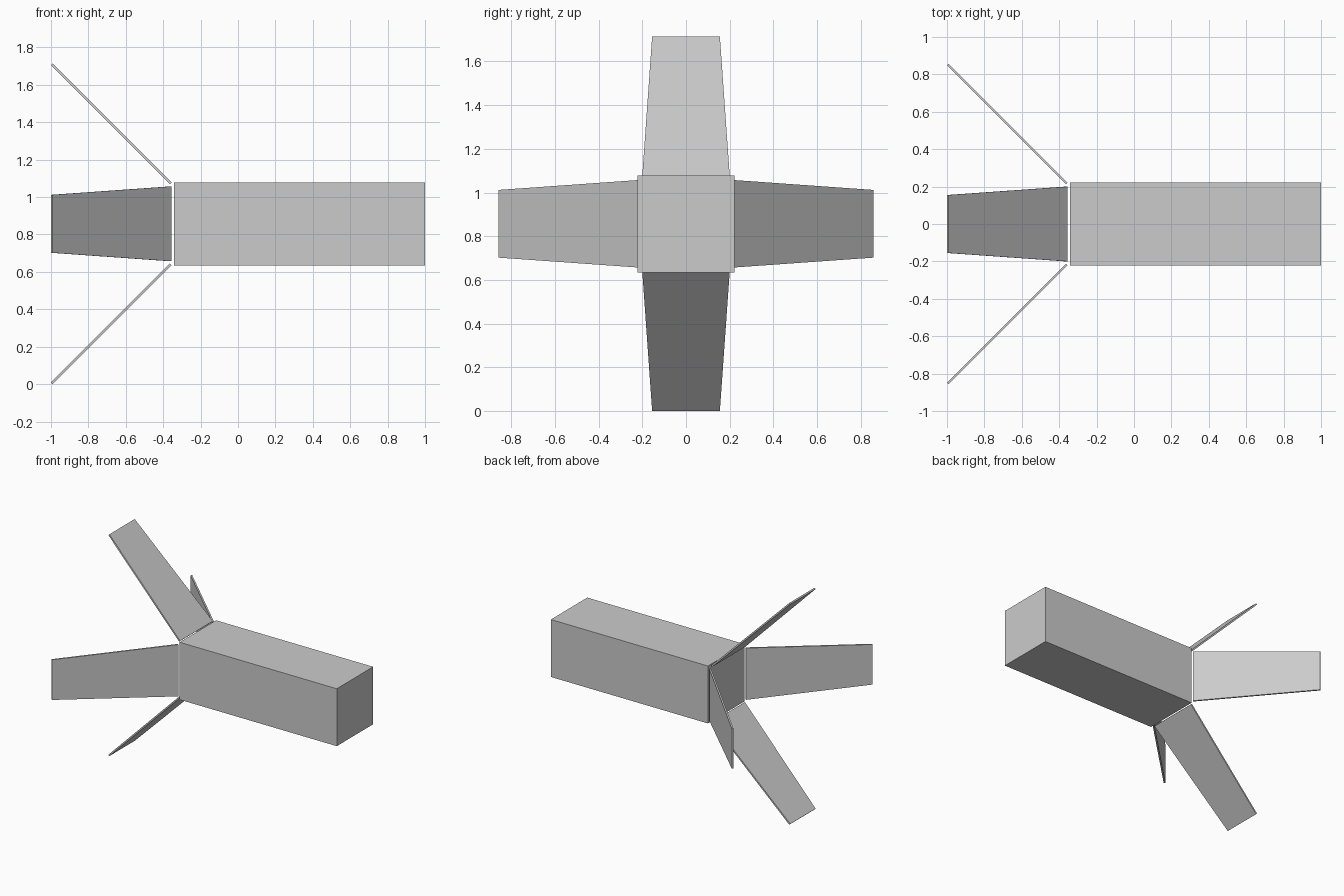
import bpy, bmesh
from math import pi
from mathutils import Matrix, Vector

cube = bpy.data.objects.get("Cube")
if cube:
    bpy.data.objects.remove(cube, do_unlink=True)

AXIS_Z = 0.857     # height of the body axis
HALF_BODY = 0.222  # half the body's square section

grey = bpy.data.materials.new("plain grey")
grey.use_nodes = True
colour = (0.6, 0.6, 0.6, 1)
grey.diffuse_color = colour
grey.node_tree.nodes["Principled BSDF"].inputs["Base Color"].default_value = colour


def add_object(name, bm):
    bmesh.ops.recalc_face_normals(bm, faces=bm.faces)
    mesh = bpy.data.meshes.new(name)
    bm.to_mesh(mesh)
    bm.free()
    mesh.materials.append(grey)
    obj = bpy.data.objects.new(name, mesh)
    obj.location.z = AXIS_Z
    bpy.context.collection.objects.link(obj)
    return obj


# Long square body
rear, nose = -0.343, 1.0
bm = bmesh.new()
bmesh.ops.create_cube(bm, size=1)
bmesh.ops.scale(bm, vec=(nose - rear, 2 * HALF_BODY, 2 * HALF_BODY), verts=bm.verts)
bmesh.ops.translate(bm, vec=((nose + rear) / 2, 0, 0), verts=bm.verts)
add_object("body", bm)


# Thin tapered fin, swept back and outward at 45 degrees
def add_fin(name, turn):
    root, tip = Vector((-0.3595, 0, 0.2165)), Vector((-0.9958, 0, 0.8528))
    half_thick = Vector((1, 0, 1)).normalized() * 0.006
    bm = bmesh.new()
    outline = [root + Vector((0, -0.2, 0)), root + Vector((0, 0.2, 0)),
               tip + Vector((0, 0.155, 0)), tip + Vector((0, -0.155, 0))]
    face = bm.faces.new([bm.verts.new(p - half_thick) for p in outline])
    grown = bmesh.ops.extrude_face_region(bm, geom=[face])["geom"]
    bmesh.ops.translate(bm, vec=2 * half_thick,
                        verts=[v for v in grown if isinstance(v, bmesh.types.BMVert)])
    bm.transform(Matrix.Rotation(turn, 4, "X"))
    add_object(name, bm)


for i, side in enumerate(("top", "front", "bottom", "back")):
    add_fin(side + "_fin", i * pi / 2)
